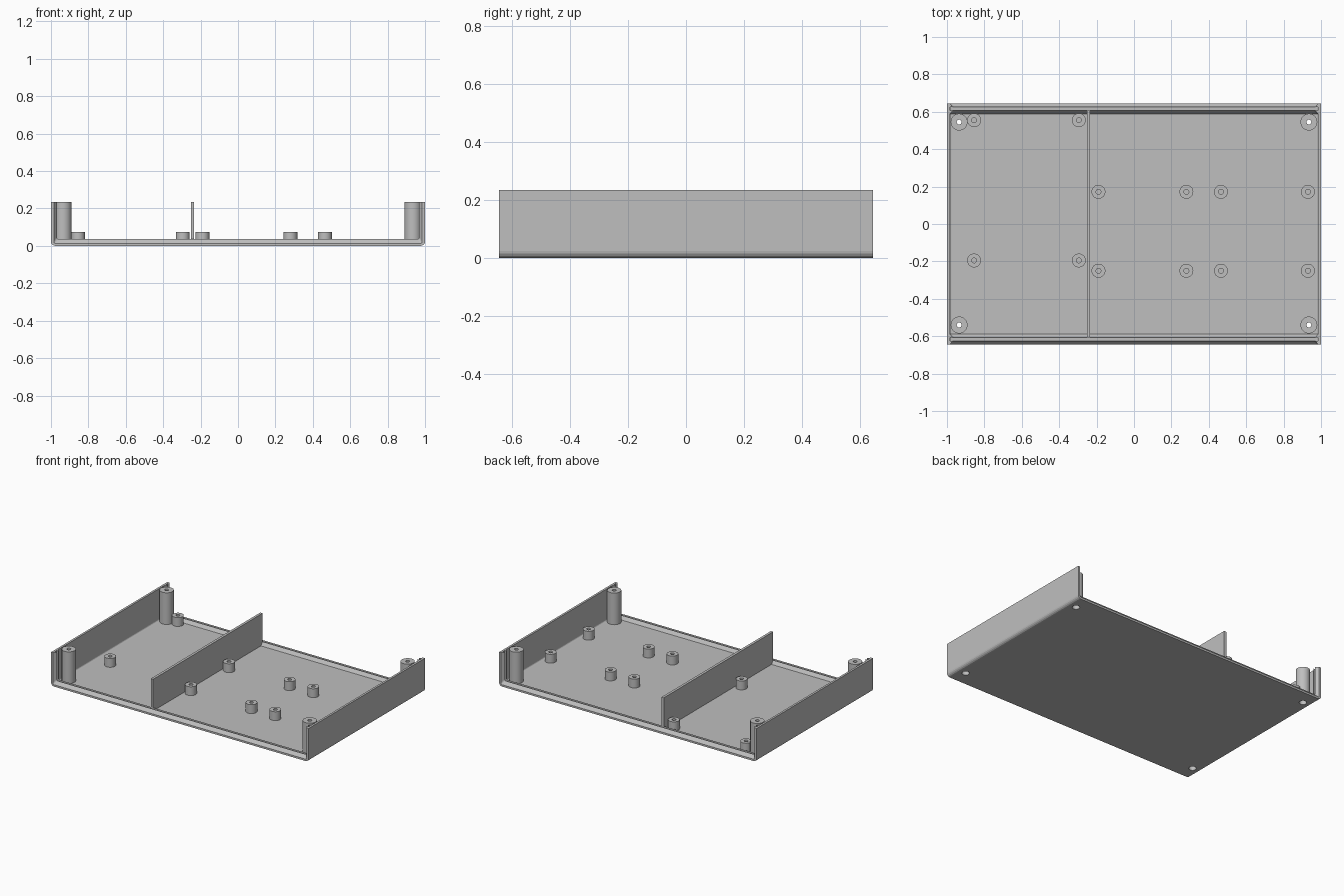
import bpy, bmesh, math

cube = bpy.data.objects.get("Cube")
if cube:
    bpy.data.objects.remove(cube, do_unlink=True)

grey = bpy.data.materials.new("light grey plastic")
grey.use_nodes = True
colour = (0.52, 0.52, 0.52, 1)
grey.diffuse_color = colour
grey.node_tree.nodes["Principled BSDF"].inputs["Base Color"].default_value = colour

HALF_Y, HEIGHT = 0.645, 0.235
WALL, FLOOR, RIB_X, RIB_Z = 0.015, 0.013, 0.016, 0.023
BORE, SEGMENTS = 0.024, 32


def finish(name, bm, smooth=True):
    bmesh.ops.recalc_face_normals(bm, faces=bm.faces)
    mesh = bpy.data.meshes.new(name)
    bm.to_mesh(mesh)
    bm.free()
    mesh.materials.append(grey)
    obj = bpy.data.objects.new(name, mesh)
    bpy.context.collection.objects.link(obj)
    if smooth:
        bpy.ops.object.select_all(action="DESELECT")
        obj.select_set(True)
        bpy.context.view_layer.objects.active = obj
        bpy.ops.object.shade_smooth_by_angle(angle=math.radians(30))
    return obj


def u_shape(x, z, r):
    """Points of a U with rounded lower corners, from left top to right top."""
    right = []
    for i in range(5):
        a = math.pi / 2 * i / 4
        right.append((x - r + r * math.sin(a), z + r - r * math.cos(a)))
    right.append((x, HEIGHT))
    return [(-px, pz) for px, pz in reversed(right)] + right


def lathe(name, profile, x, y):
    """Turn a closed radius/height profile around a vertical axis."""
    bm = bmesh.new()
    rings = []
    for s in range(SEGMENTS):
        a = 2 * math.pi * s / SEGMENTS
        rings.append([bm.verts.new((r * math.cos(a), r * math.sin(a), z))
                      for r, z in profile])
    n = len(profile)
    for s in range(SEGMENTS):
        a, b = rings[s], rings[(s + 1) % SEGMENTS]
        for i in range(n):
            j = (i + 1) % n
            bm.faces.new((a[i], a[j], b[j], b[i]))
    obj = finish(name, bm)
    obj.location = (x, y, 0)
    return obj


# Tray: U-shaped section lofted front to back, with panel slot ribs at each end
half = [(HALF_Y, 0), (0.625, 1), (0.625, 0), (0.606, 0), (0.606, 1), (0.588, 0)]
stations = [(-y, rib) for y, rib in half] + list(reversed(half))
bm = bmesh.new()
loops = []
for y, rib in stations:
    outer = u_shape(1, 0, 0.024)
    inner = u_shape(1 - WALL - rib * RIB_X, FLOOR + rib * RIB_Z, 0.010)
    loops.append([bm.verts.new((x, y, z)) for x, z in outer + inner[::-1]])
count = len(loops[0])
for a, b in zip(loops, loops[1:]):
    for i in range(count):
        j = (i + 1) % count
        bm.faces.new((a[i], a[j], b[j], b[i]))
for loop in (loops[0], loops[-1]):
    for i in range(count // 2 - 1):
        bm.faces.new((loop[i], loop[i + 1], loop[count - 2 - i], loop[count - 1 - i]))
tray = finish("tray", bm, smooth=False)

# Screw holes through the tray floor
corners = [(x, y) for x in (-0.935, 0.935) for y in (-0.54, 0.545)]
bm = bmesh.new()
for x, y in corners:
    made = bmesh.ops.create_cone(bm, cap_ends=True, segments=SEGMENTS,
                                 radius1=BORE, radius2=BORE, depth=0.1)
    bmesh.ops.translate(bm, verts=made["verts"], vec=(x, y, 0))
cutter = finish("screw_hole_cutter", bm, smooth=False)
cutter.hide_render = True
cut = tray.modifiers.new("screw_holes", "BOOLEAN")
cut.operation, cut.solver, cut.object = "DIFFERENCE", "EXACT", cutter
bpy.context.view_layer.update()
cut_mesh = bpy.data.meshes.new_from_object(
    tray.evaluated_get(bpy.context.evaluated_depsgraph_get()))
tray.modifiers.clear()
tray.data = cut_mesh
bpy.data.objects.remove(cutter, do_unlink=True)

# Tall corner screw posts with a deep bore from below
for x, y in corners:
    lathe("screw_post", [(BORE, 0.006), (0.045, 0.006), (0.045, HEIGHT),
                         (0.013, HEIGHT), (0.013, 0.19), (BORE, 0.19)], x, y)

# Short board standoffs
spots = [(x, y) for x in (-0.855, -0.295) for y in (-0.195, 0.555)]
spots += [(x, y) for x in (-0.19, 0.28, 0.465, 0.93) for y in (-0.25, 0.172)]
for x, y in spots:
    lathe("board_standoff", [(0.013, 0.006), (0.037, 0.006),
                             (0.037, 0.075), (0.013, 0.075)], x, y)

# Divider wall
bm = bmesh.new()
bmesh.ops.create_cube(bm, size=1)
base = 0.006
bmesh.ops.scale(bm, verts=bm.verts, vec=(0.018, 1.212, HEIGHT - base))
bmesh.ops.translate(bm, verts=bm.verts, vec=(-0.243, 0, (HEIGHT + base) / 2))
finish("divider_wall", bm, smooth=False)
